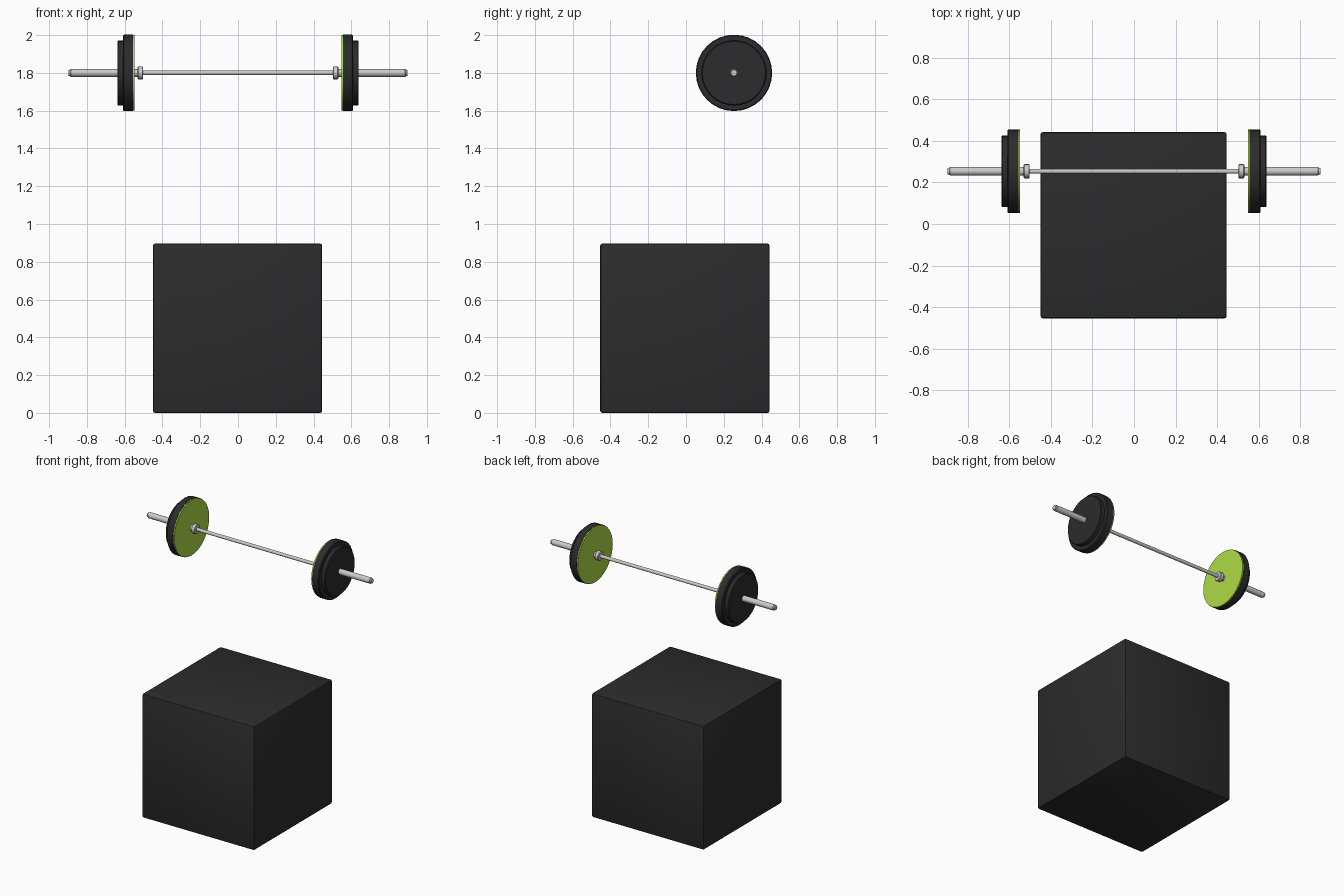
import bpy, bmesh, math

if "Cube" in bpy.data.objects:
    bpy.data.objects.remove(bpy.data.objects["Cube"])

BAR_Y, BAR_Z = 0.254, 1.8


def material(name, rgb):
    m = bpy.data.materials.new(name)
    m.diffuse_color = (*rgb, 1)
    m.use_nodes = True
    m.node_tree.nodes["Principled BSDF"].inputs["Base Color"].default_value = m.diffuse_color
    return m


black = material("black rubber", (0.025, 0.025, 0.025))
green = material("lime green", (0.42, 0.70, 0.06))
steel = material("brushed steel", (0.60, 0.60, 0.59))


def finish(name, bm, mat, angle=35):
    bmesh.ops.recalc_face_normals(bm, faces=bm.faces)
    me = bpy.data.meshes.new(name)
    bm.to_mesh(me)
    bm.free()
    me.materials.append(mat)
    ob = bpy.data.objects.new(name, me)
    bpy.context.collection.objects.link(ob)
    bpy.ops.object.select_all(action='DESELECT')
    bpy.context.view_layer.objects.active = ob
    ob.select_set(True)
    bpy.ops.object.shade_smooth_by_angle(angle=math.radians(angle))
    return ob


def lathe(name, profile, mat, side=1, sides=32):
    """Spin (x, radius) points around the bar axis and cap both ends."""
    bm = bmesh.new()
    rings = []
    for x, r in profile:
        rings.append([bm.verts.new((side * x,
                                    BAR_Y + r * math.cos(2 * math.pi * i / sides),
                                    BAR_Z + r * math.sin(2 * math.pi * i / sides)))
                      for i in range(sides)])
    for a, b in zip(rings, rings[1:]):
        for i in range(sides):
            j = (i + 1) % sides
            bm.faces.new((a[i], a[j], b[j], b[i]))
    bm.faces.new(rings[0])
    bm.faces.new(rings[-1])
    return finish(name, bm, mat)


# Plyometric box with softly rounded edges
bm = bmesh.new()
bmesh.ops.create_cube(bm, size=1)
for v in bm.verts:
    v.co = (v.co.x * 0.896 - 0.002, v.co.y * 0.896 - 0.006, v.co.z * 0.896 + 0.45)
bmesh.ops.bevel(bm, geom=bm.edges[:], offset=0.01, segments=2,
                profile=0.5, affect='EDGES')
for v in bm.verts:
    v.co.z += -0.002 + 0.0
finish("jump_box", bm, black)

# Thin gripping bar
lathe("bar_shaft", [(-0.52, 0.012), (0.52, 0.012)], steel, sides=16)

for side, label in ((-1, "left"), (1, "right")):
    # Thick sleeve with a small end cap
    lathe(label + "_sleeve",
          [(0.51, 0.021), (0.885, 0.021), (0.889, 0.017), (0.897, 0.016)],
          steel, side, 16)
    # Collar between grip and sleeve
    lathe(label + "_collar",
          [(0.502, 0.030), (0.506, 0.034), (0.527, 0.034), (0.531, 0.030)],
          steel, side, 16)
    # Green inner face disc
    lathe(label + "_green_disc", [(0.548, 0.2), (0.556, 0.2)], green, side)
    # Large bumper plate
    lathe(label + "_large_plate",
          [(0.556, 0.202), (0.604, 0.202), (0.609, 0.197)], black, side)
    # Smaller outer plate
    lathe(label + "_small_plate",
          [(0.608, 0.172), (0.634, 0.172), (0.639, 0.167)], black, side)
